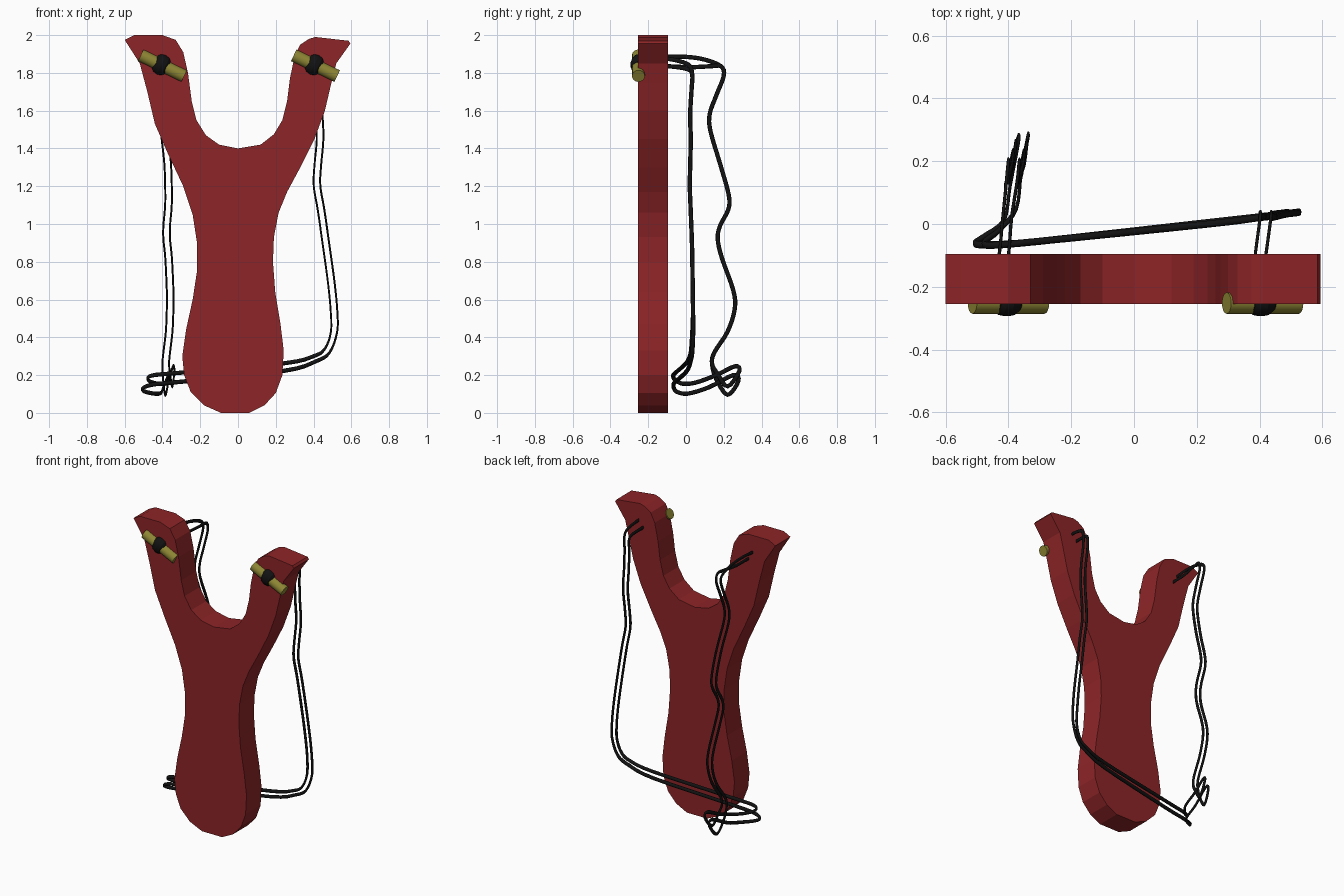
import bpy, bmesh, math
from mathutils import Vector


def material(name, color):
    m = bpy.data.materials.new(name)
    m.diffuse_color = color
    return m


RED = material("red_paint", (0.27, 0.018, 0.02, 1))
BLACK = material("black_rubber", (0.006, 0.006, 0.006, 1))
OLIVE = material("olive_wood", (0.27, 0.24, 0.035, 1))


def finish(name, bm, mat, smooth=False):
    bmesh.ops.recalc_face_normals(bm, faces=bm.faces)
    for f in bm.faces:
        f.smooth = smooth
    me = bpy.data.meshes.new(name)
    bm.to_mesh(me)
    bm.free()
    me.materials.append(mat)
    ob = bpy.data.objects.new(name, me)
    bpy.context.collection.objects.link(ob)
    return ob


# Forked frame: front outline (x, z) extruded in depth
outline = [
    (0.06, 0), (0.14, 0.04), (0.2, 0.105), (0.235, 0.2), (0.242, 0.33),
    (0.225, 0.47), (0.197, 0.64), (0.185, 0.8), (0.19, 0.93), (0.215, 1.06),
    (0.26, 1.17), (0.33, 1.3), (0.405, 1.45), (0.46, 1.6), (0.495, 1.75),
    (0.52, 1.85), (0.595, 1.955), (0.585, 1.97), (0.41, 1.99), (0.375, 1.98),
    (0.33, 1.95), (0.3, 1.89), (0.275, 1.77), (0.26, 1.65), (0.235, 1.55),
    (0.19, 1.475), (0.12, 1.42), (0, 1.4), (-0.1, 1.42), (-0.17, 1.47),
    (-0.22, 1.55), (-0.245, 1.65), (-0.265, 1.8), (-0.29, 1.91), (-0.33, 1.975),
    (-0.4, 2), (-0.55, 2), (-0.6, 1.975), (-0.52, 1.85), (-0.48, 1.7),
    (-0.44, 1.53), (-0.37, 1.37), (-0.29, 1.2), (-0.24, 1.05), (-0.217, 0.9),
    (-0.217, 0.75), (-0.24, 0.6), (-0.275, 0.44), (-0.295, 0.3), (-0.285, 0.2),
    (-0.25, 0.11), (-0.18, 0.04), (-0.09, 0)]
bm = bmesh.new()
face = bm.faces.new([bm.verts.new((x, -0.255, z)) for x, z in outline])
ext = bmesh.ops.extrude_face_region(bm, geom=[face])
bmesh.ops.translate(bm, vec=(0, 0.16, 0),
                    verts=[v for v in ext["geom"] if isinstance(v, bmesh.types.BMVert)])
if not face.is_valid or len(bm.faces) < len(outline) + 2:
    bm.faces.new([v for v in bm.verts if v.co.y < -0.2])
finish("forked_frame", bm, RED)

# Wooden pins and the rubber wraps around them
for side, x in (("left", -0.4), ("right", 0.41)):
    a, b = Vector((x - 0.115, -0.252, 1.893)), Vector((x + 0.115, -0.252, 1.783))
    d = b - a
    tilt = math.atan2(d.x, d.z)
    bpy.ops.mesh.primitive_cylinder_add(vertices=16, radius=0.034, depth=d.length,
                                        location=(a + b) / 2, rotation=(0, tilt, 0))
    pin = bpy.context.object
    pin.name = side + "_pin"
    pin.data.materials.append(OLIVE)
    bpy.ops.object.shade_smooth_by_angle()
    bpy.ops.mesh.primitive_torus_add(major_segments=14, minor_segments=10,
                                     major_radius=0.03, minor_radius=0.027,
                                     location=(x - 0.006, -0.25, 1.843),
                                     rotation=(0, tilt, 0))
    wrap = bpy.context.object
    wrap.name = side + "_pin_wrap"
    wrap.scale = (1, 0.79, 1.45)
    wrap.data.materials.append(BLACK)
    bpy.ops.object.shade_smooth_by_angle()


def smooth_path(pts, n=4):
    p = [Vector(q) for q in pts]
    p = [p[0]] + p + [p[-1]]
    out = []
    for a, b, c, d in zip(p, p[1:], p[2:], p[3:]):
        for i in range(n):
            t = i / n
            out.append(0.5 * (2 * b + (c - a) * t + (2 * a - 5 * b + 4 * c - d) * t * t
                              + (3 * b - a - 3 * c + d) * t ** 3))
    return out + [p[-1]]


def band(name, pts, r=0.0115, sides=8):
    # Swept tube, flattened sideways (in x)
    path = smooth_path(pts)
    bm = bmesh.new()
    rings = []
    u = Vector((1, 0, 0))
    for i, p in enumerate(path):
        t = (path[min(i + 1, len(path) - 1)] - path[max(i - 1, 0)]).normalized()
        u = (u - t * u.dot(t)).normalized()
        v = t.cross(u)
        ring = []
        for k in range(sides):
            w = 2 * math.pi * k / sides
            o = (u * math.cos(w) + v * math.sin(w)) * r
            o.x *= 0.45
            ring.append(bm.verts.new(p + o))
        rings.append(ring)
    for a, b in zip(rings, rings[1:]):
        for k in range(sides):
            j = (k + 1) % sides
            bm.faces.new((a[k], a[j], b[j], b[k]))
    bm.faces.new(rings[0])
    bm.faces.new(rings[-1])
    finish(name, bm, BLACK, True)


# Rubber bands: left drop, bottom fold, then across and up the right side
left = [(-0.41, 0.1, 1.87), (-0.402, 0.185, 1.835), (-0.4, 0.2, 1.785),
        (-0.403, 0.16, 1.68), (-0.408, 0.125, 1.58), (-0.408, 0.13, 1.49),
        (-0.39, 0.18, 1.32), (-0.385, 0.225, 1.16), (-0.387, 0.225, 1.08),
        (-0.395, 0.18, 0.99), (-0.395, 0.168, 0.92), (-0.385, 0.19, 0.82),
        (-0.377, 0.25, 0.65), (-0.377, 0.258, 0.55), (-0.382, 0.22, 0.43),
        (-0.395, 0.15, 0.32), (-0.4, 0.138, 0.26)]
right = [(0.525, 0.037, 0.55), (0.51, 0.035, 0.7), (0.485, 0.032, 0.88),
         (0.458, 0.025, 1.07), (0.436, 0.02, 1.2), (0.439, 0.022, 1.3),
         (0.452, 0.025, 1.45), (0.447, 0.022, 1.58), (0.437, 0.03, 1.72),
         (0.438, 0.033, 1.79)]
low_fold = [(-0.397, 0.16, 0.18), (-0.385, 0.22, 0.095), (-0.368, 0.278, 0.17),
            (-0.37, 0.25, 0.2), (-0.395, 0.12, 0.135), (-0.415, 0.01, 0.102),
            (-0.485, -0.045, 0.11), (-0.508, -0.063, 0.128), (-0.45, -0.066, 0.15),
            (-0.3, -0.055, 0.165), (0.24, 0.005, 0.222), (0.41, 0.024, 0.272),
            (0.485, 0.033, 0.32), (0.525, 0.038, 0.43)]
high_fold = [(-0.36, 0.165, 0.21), (-0.348, 0.22, 0.14), (-0.337, 0.282, 0.22),
             (-0.342, 0.26, 0.247), (-0.36, 0.16, 0.2), (-0.375, 0.05, 0.16),
             (-0.43, -0.02, 0.155), (-0.478, -0.058, 0.175), (-0.455, -0.068, 0.198),
             (-0.3, -0.055, 0.213), (0.24, 0.0, 0.262), (0.4, 0.02, 0.3),
             (0.46, 0.027, 0.34), (0.492, 0.033, 0.43)]


def shift(pts, dx):
    return [(x + dx, y, z) for x, y, z in pts]


band("outer_band",
     [(-0.455, -0.24, 1.885), (-0.43, -0.1, 1.885), (-0.42, 0, 1.885)] + left + low_fold
     + right + [(0.435, 0.01, 1.845), (0.42, -0.1, 1.875), (0.4, -0.24, 1.88)])
band("inner_band",
     [(-0.42, -0.24, 1.835), (-0.4, -0.1, 1.835), (-0.39, 0.02, 1.83),
      (-0.373, 0.13, 1.835)] + shift(left, 0.035)[1:] + high_fold
     + shift(right, -0.035) + [(0.4, 0.005, 1.82), (0.386, -0.1, 1.835), (0.37, -0.24, 1.84)])
